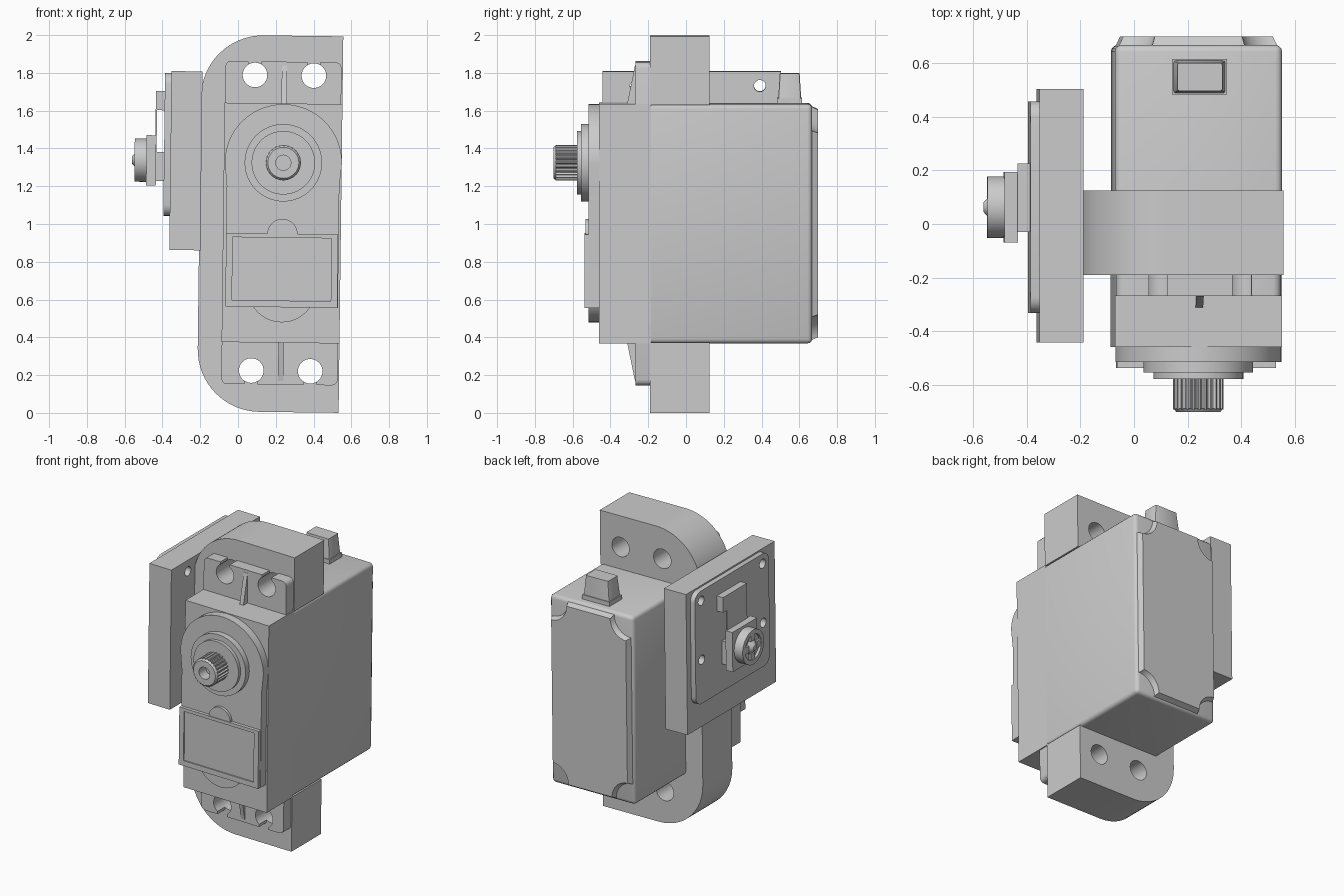
import bpy, bmesh
from math import sin, cos, pi
from mathutils import Matrix, Vector

cube = bpy.data.objects.get("Cube")
if cube:
    bpy.data.objects.remove(cube)

grey = bpy.data.materials.new("light_grey")
grey.use_nodes = True
COLOUR = (0.6, 0.6, 0.6, 1)
grey.diffuse_color = COLOUR
grey.node_tree.nodes["Principled BSDF"].inputs["Base Color"].default_value = COLOUR
parts = []
CX = 0.236      # middle of the motor case in x
SHAFT_Z = 1.325


def finish(name, bm):
    bmesh.ops.recalc_face_normals(bm, faces=bm.faces)
    mesh = bpy.data.meshes.new(name)
    bm.to_mesh(mesh)
    bm.free()
    mesh.materials.append(grey)
    ob = bpy.data.objects.new(name, mesh)
    bpy.context.collection.objects.link(ob)
    parts.append(ob)
    return ob


def box(name, x, y, z, taper=1.0, bevel=0.0, rule=None, segments=3):
    """Box from (min, max) spans; taper scales the top, rule picks bevelled edges."""
    bm = bmesh.new()
    bmesh.ops.create_cube(bm, size=1)
    for v in bm.verts:
        k = taper if v.co.z > 0 else 1
        v.co = [(s[0] + s[1]) / 2 + c * (s[1] - s[0]) * f
                for s, c, f in zip((x, y, z), v.co, (k, k, 1))]
    if bevel:
        edges = [e for e in bm.edges if rule(e.verts[0].co, e.verts[1].co)]
        bmesh.ops.bevel(bm, geom=edges, offset=bevel, segments=segments,
                        profile=0.5, affect='EDGES')
    return finish(name, bm)


def cyl(name, start, end, r, r2=None, sides=48):
    a, b = Vector(start), Vector(end)
    bm = bmesh.new()
    turn = (b - a).to_track_quat('Z', 'Y').to_matrix().to_4x4()
    bmesh.ops.create_cone(bm, cap_ends=True, segments=sides, radius1=r,
                          radius2=r if r2 is None else r2, depth=(b - a).length,
                          matrix=Matrix.Translation((a + b) / 2) @ turn)
    return finish(name, bm)


def prism(name, outline, y0, y1):
    """Extrude an (x, z) outline along y."""
    bm = bmesh.new()
    face = bm.faces.new([bm.verts.new((x, y0, z)) for x, z in outline])
    new = bmesh.ops.extrude_face_region(bm, geom=[face])["geom"]
    bmesh.ops.translate(bm, vec=(0, y1 - y0, 0),
                        verts=[v for v in new if isinstance(v, bmesh.types.BMVert)])
    return finish(name, bm)


def arc(x, z, r, start, stop, n=16):
    return [(x + r * cos(start + (stop - start) * i / n),
             z + r * sin(start + (stop - start) * i / n)) for i in range(n + 1)]


def cut(target, *cutters):
    for c in cutters:
        mod = target.modifiers.new("cut", 'BOOLEAN')
        mod.operation, mod.solver, mod.object = 'DIFFERENCE', 'EXACT', c
        bpy.context.view_layer.objects.active = target
        bpy.ops.object.modifier_apply(modifier=mod.name)
        parts.remove(c)
        bpy.data.objects.remove(c)


def along_y(a, b):
    return abs(a.y - b.y) > 0.01


def along_x(a, b):
    return abs(a.x - b.x) > 0.01


# C-shaped bracket, rounded on the closed side
R = 0.33
bracket = prism("bracket", [(0.545, 0.005), (0.545, 0.376), (-0.07, 0.376),
                            (-0.07, 1.634), (0.545, 1.634), (0.545, 1.998)]
                + arc(-0.205 + R, 1.998 - R, R, pi / 2, pi)
                + arc(-0.205 + R, 0.005 + R, R, pi, 1.5 * pi), -0.19, 0.125)

# Mounting flange with open screw slots, top and bottom
flange = box("mounting_flange", (-0.078, 0.538), (-0.268, -0.185), (0.15, 1.86),
             bevel=0.03, rule=along_y)
for z, edge in ((0.223, 0.1), (1.788, 1.9)):
    for x in (CX - 0.156, CX + 0.156):
        for target in (bracket, flange):
            cut(target, cyl("hole", (x, -0.5, z), (x, 0.5, z), 0.065))
        cut(flange, box("slot", (x - 0.035, x + 0.035), (-0.4, -0.1),
                        (min(z, edge), max(z, edge))))

# Stiffening ribs on the flange
for name, z0, z1 in (("upper_rib", 1.62, 1.84), ("lower_rib", 0.39, 0.17)):
    rib = box(name, (CX - 0.014, CX + 0.014), (-0.315, -0.26), sorted((z0, z1)))
    for v in rib.data.vertices:
        if abs(v.co.z - z1) < 0.01 and v.co.y < -0.3:
            v.co.y = -0.27

# Motor case: sharp front part and rounded rear part
X0, X1, Z0, Z1 = -0.079, 0.545, 0.372, 1.639
box("front_case", (X0, X1), (-0.46, -0.185), (Z0, Z1))
box("rear_case", (X0, X1), (-0.2, 0.668), (Z0, Z1), bevel=0.025,
    rule=lambda a, b: along_y(a, b) or min(a.y, b.y) > 0.6)

# Rear end plate: scooped screw corners and sloping edges
INSET = 0.012
corners = ((X0 + INSET, Z0 + INSET), (X1 - INSET, Z0 + INSET),
           (X1 - INSET, Z1 - INSET), (X0 + INSET, Z1 - INSET))
outline = []
for k, (x, z) in enumerate(corners):
    outline += arc(x, z, 0.125, (k + 1) * pi / 2, k * pi / 2, 12)
end_plate = prism("rear_end_plate", outline, 0.656, 0.7)
mid_x, mid_z = (X0 + X1) / 2, (Z0 + Z1) / 2
for v in end_plate.data.vertices:
    if v.co.y > 0.69:
        v.co.x = mid_x + (v.co.x - mid_x) * 0.93
        v.co.z = mid_z + (v.co.z - mid_z) * 0.968

# Front cover with round gear housing
prism("front_cover", arc(CX, SHAFT_Z, 0.31, 0, pi, 40)
      + [(CX - 0.298, 1.2), (CX - 0.298, 0.56), (CX + 0.298, 0.56), (CX + 0.298, 1.2)],
      -0.515, -0.45)
cyl("cover_lower_lobe", (CX, -0.515, 0.66), (CX, -0.45, 0.66), 0.18)
label = box("label_panel", (CX - 0.298, CX + 0.295), (-0.537, -0.5), (0.56, 0.95))
cut(label, box("recess", (CX - 0.263, CX + 0.26), (-0.6, -0.529), (0.595, 0.928)))
prism("label_tab", arc(CX, 0.948, 0.08, 0, pi, 24), -0.533, -0.5)

# Output bosses and splined shaft
cyl("outer_boss", (CX, -0.5, SHAFT_Z), (CX, -0.555, SHAFT_Z), 0.205, sides=64)
cyl("inner_boss", (CX, -0.5, SHAFT_Z), (CX, -0.578, SHAFT_Z), 0.168, sides=64)
TEETH = 25
spline = []
for i in range(TEETH * 4):
    r = 0.094 if i % 4 < 2 else 0.084
    a = 2 * pi * i / (TEETH * 4)
    spline.append((CX + r * cos(a), SHAFT_Z + r * sin(a)))
shaft = prism("splined_shaft", spline, -0.692, -0.57)
shaft_tip = cyl("shaft_tip", (CX, -0.688, SHAFT_Z), (CX, -0.702, SHAFT_Z), 0.093, 0.082)
for target in (shaft, shaft_tip):
    cut(target, cyl("bore", (CX, -0.8, SHAFT_Z), (CX, -0.63, SHAFT_Z), 0.04))

# Cable boot on the case top
box("cable_boot_base", (CX - 0.103, CX + 0.103), (0.483, 0.615), (1.62, 1.668))
box("cable_boot", (CX - 0.097, CX + 0.097), (0.488, 0.61), (1.66, 1.798), taper=0.86,
    bevel=0.008, segments=2, rule=lambda a, b: abs(a.z - b.z) > 0.05)

# Side plate carrying the camera board
CY, CZ = 0.063, 1.33
plate = box("camera_plate", (-0.362, -0.198), (-0.443, 0.503), (0.856, 1.803))
board = box("camera_board", (-0.396, -0.35), (CY - 0.395, CY + 0.395), (1.036, 1.793),
            bevel=0.06, rule=along_x, segments=5)
for y in (CY - 0.328, CY + 0.328):
    for z in (CZ, 1.727):
        for target in (plate, board):
            cut(target, cyl("screw_hole", (-0.6, y, z), (-0.1, y, z), 0.031, sides=24))

# Camera: connector, ribbon, sensor block, holder and lens
box("flex_connector", (-0.443, -0.385), (-0.03, 0.225), (1.595, 1.697))
box("flex_ribbon", (-0.443, -0.436), (-0.03, 0.185), (1.36, 1.65))
box("sensor_block", (-0.442, -0.385), (-0.03, 0.175), (1.22, 1.375))
box("lens_holder", (-0.489, -0.438), (CY - 0.132, CY + 0.132), (1.195, 1.462))
lens = cyl("lens_barrel", (-0.485, CY, CZ), (-0.552, CY, CZ), 0.115)
cut(lens, cyl("lens_bore", (-0.535, CY, CZ), (-0.7, CY, CZ), 0.085))
cyl("lens_cone", (-0.53, CY, CZ), (-0.566, CY, CZ), 0.055, 0.018)
for dy, dz in ((0, 1), (0, -1), (1, 0), (-1, 0)):
    y, z = CY + dy * 0.065, CZ + dz * 0.065
    box("lens_grip", (-0.549, -0.53), (y - 0.022, y + 0.022), (z - 0.022, z + 0.022))

# The whole assembly leans slightly to one side
pivot = Matrix.Translation((0.17, 0, 1))
lean = pivot @ Matrix.Rotation(0.0125, 4, 'Y') @ pivot.inverted()
bpy.ops.object.select_all(action='DESELECT')
for ob in parts:
    ob.data.transform(lean)
    ob.select_set(True)
bpy.context.view_layer.objects.active = parts[0]
bpy.ops.object.shade_smooth_by_angle(angle=0.55)
